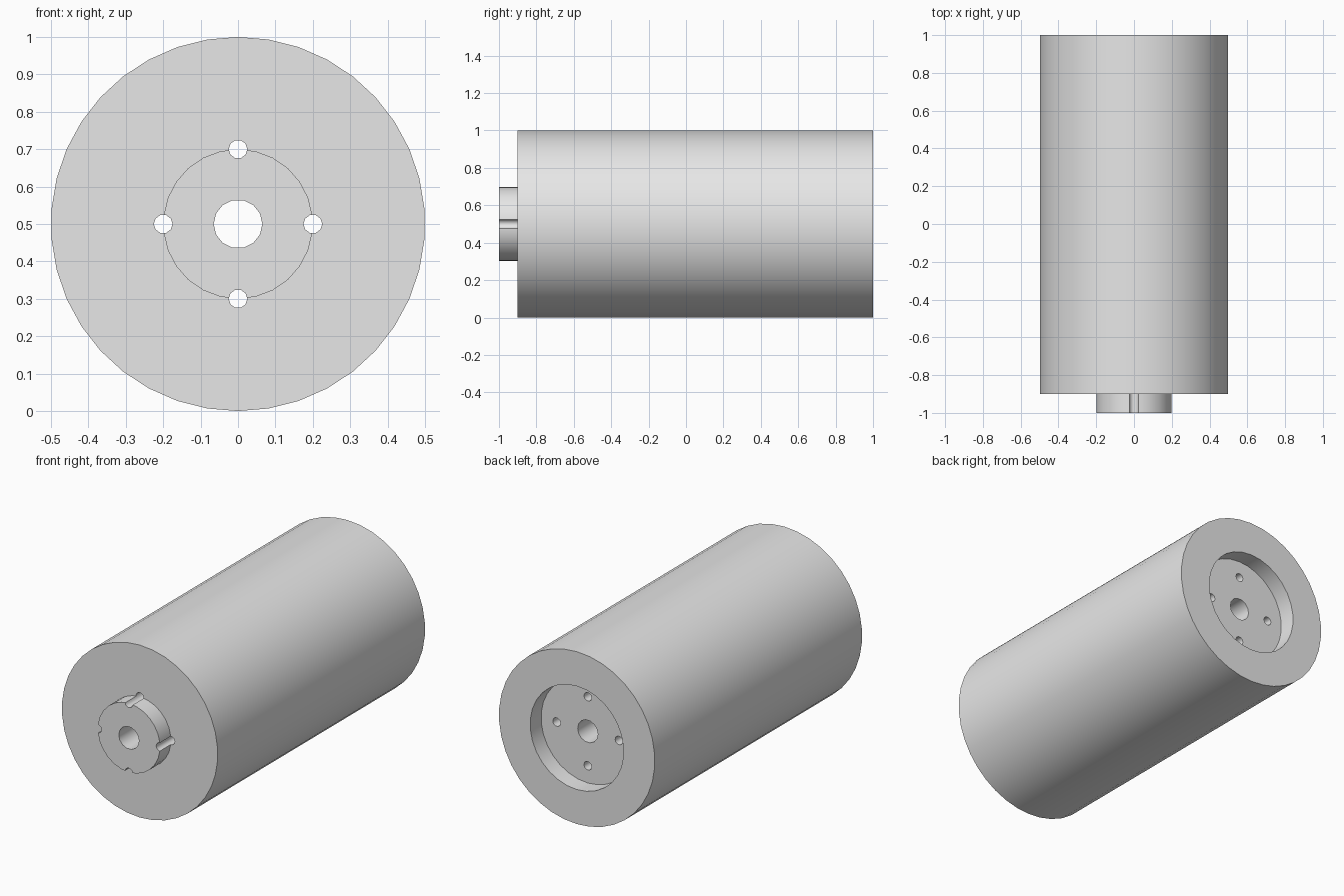
import bpy, bmesh
from math import radians, pi, sin, cos
from mathutils import Matrix

cube = bpy.data.objects.get("Cube")
if cube:
    bpy.data.objects.remove(cube, do_unlink=True)

grey = bpy.data.materials.new("light_grey")
grey.use_nodes = True
grey.diffuse_color = (0.8, 0.8, 0.8, 1)
grey.node_tree.nodes["Principled BSDF"].inputs["Base Color"].default_value = (0.8, 0.8, 0.8, 1)

AXIS_Z = 0.5


def rod(name, radius, y0, y1, sides, x=0, z=0, spin=0):
    """Solid cylinder lying along y, offset from the roller axis."""
    bm = bmesh.new()
    place = (Matrix.Translation((x, (y0 + y1) / 2, AXIS_Z + z))
             @ Matrix.Rotation(spin, 4, 'Y') @ Matrix.Rotation(pi / 2, 4, 'X'))
    bmesh.ops.create_cone(bm, cap_ends=True, segments=sides, radius1=radius,
                          radius2=radius, depth=y1 - y0, matrix=place)
    mesh = bpy.data.meshes.new(name)
    bm.to_mesh(mesh)
    bm.free()
    mesh.materials.append(grey)
    obj = bpy.data.objects.new(name, mesh)
    bpy.context.collection.objects.link(obj)
    return obj


def combine(target, tool, operation):
    """Apply a boolean and discard the tool."""
    bpy.context.view_layer.objects.active = target
    mod = target.modifiers.new(operation, 'BOOLEAN')
    mod.operation, mod.solver, mod.object = operation, 'EXACT', tool
    bpy.ops.object.modifier_apply(modifier=mod.name)
    bpy.data.objects.remove(tool, do_unlink=True)


# Main drum with the front boss
drum = rod("drum", 0.5, -0.9, 1, 38)
combine(drum, rod("front_boss", 0.2, -1, -0.8, 26), 'UNION')

# Rear recess and central bore
combine(drum, rod("rear_recess", 0.3, 0.9, 1.1, 30), 'DIFFERENCE')
combine(drum, rod("bore", 0.065, -1.1, 1.1, 14, spin=pi / 2), 'DIFFERENCE')

# Four through holes on the rim of the boss
for i in range(4):
    a = i * pi / 2
    hole = rod("bolt_hole", 0.025, -1.1, 1.1, 10, 0.2 * cos(a), 0.2 * sin(a), pi / 2)
    combine(drum, hole, 'DIFFERENCE')

# Smooth walls, crisp rims
bpy.ops.object.select_all(action='DESELECT')
drum.select_set(True)
bpy.context.view_layer.objects.active = drum
bpy.ops.object.shade_smooth_by_angle(angle=radians(40))
